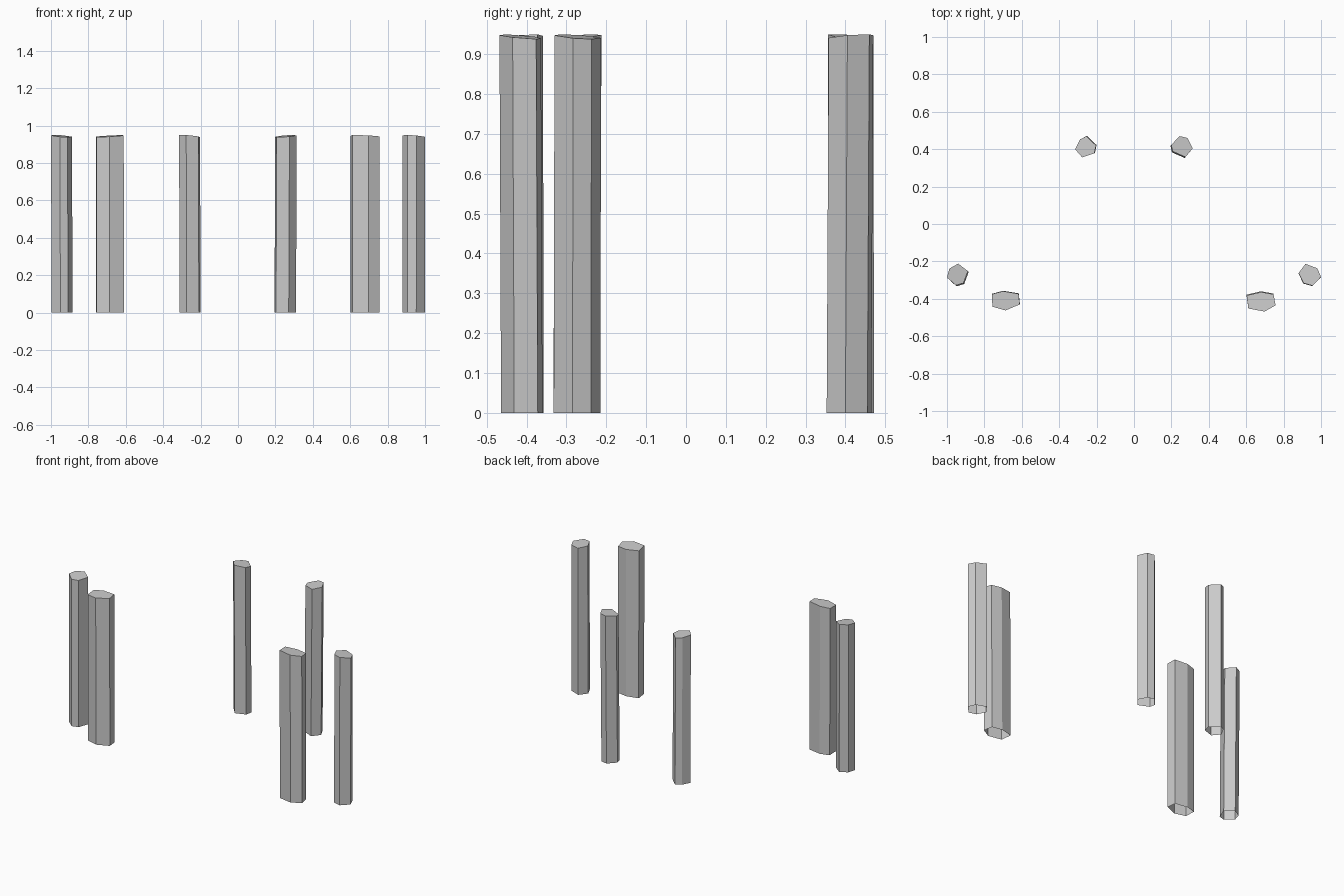
import bpy, bmesh
from mathutils import Vector

if "Cube" in bpy.data.objects:
    bpy.data.objects.remove(bpy.data.objects["Cube"])

stone = bpy.data.materials.new("light grey stone")
stone.diffuse_color = (0.6, 0.6, 0.6, 1)
stone.use_nodes = True
stone.node_tree.nodes["Principled BSDF"].inputs["Base Color"].default_value = stone.diffuse_color


def pillar(name, outline, low, lean):
    """Six-sided post, open below; top dips toward 'low', foot offset by 'lean'."""
    c = sum((Vector(p) for p in outline), Vector((0, 0))) / len(outline)
    d = Vector(low).normalized()
    reach = [(Vector(p) - c).dot(d) for p in outline]
    lo, hi = min(reach), max(reach)
    bm = bmesh.new()
    foot = [bm.verts.new((x + lean[0], y + lean[1], 0)) for x, y in outline]
    head = [bm.verts.new((x, y, 0.95 - 0.012 * (r - lo) / (hi - lo)))
            for (x, y), r in zip(outline, reach)]
    n = len(outline)
    for i in range(n):
        j = (i + 1) % n
        bm.faces.new((foot[i], foot[j], head[j], head[i]))
    bm.faces.new(head)
    bmesh.ops.recalc_face_normals(bm, faces=bm.faces)
    top = max(bm.faces, key=lambda f: f.calc_center_median().z)
    if top.normal.z < 0:
        bmesh.ops.reverse_faces(bm, faces=bm.faces)
    me = bpy.data.meshes.new(name)
    bm.to_mesh(me)
    bm.free()
    me.materials.append(stone)
    ob = bpy.data.objects.new(name, me)
    bpy.context.collection.objects.link(ob)


# back pair
pillar("back_left_pillar", [(-.315, .40), (-.29, .45), (-.255, .47), (-.203, .42),
       (-.212, .378), (-.277, .356)], (1, 1), (.003, .002))
pillar("back_right_pillar", [(.199, .422), (.243, .47), (.286, .46), (.314, .405),
       (.275, .358), (.207, .388)], (-1, -1), (-.004, -.005))
# outer pair
pillar("outer_left_pillar", [(-1, -.285), (-.987, -.238), (-.94, -.212), (-.888, -.252),
       (-.912, -.316), (-.953, -.328)], (1, -1), (.004, -.005))
pillar("outer_right_pillar", [(.88, -.262), (.917, -.213), (.98, -.237), (1, -.283),
       (.954, -.33), (.906, -.316)], (1, 1), (-.001, -.002))
# wide front pair
pillar("front_left_pillar", [(-.76, -.375), (-.70, -.359), (-.617, -.373), (-.611, -.43),
       (-.687, -.462), (-.757, -.442)], (-1, -1), (.001, .002))
pillar("front_right_pillar", [(.602, -.382), (.68, -.364), (.746, -.376), (.757, -.435),
       (.698, -.468), (.612, -.452)], (1, 2), (-.001, .004))
